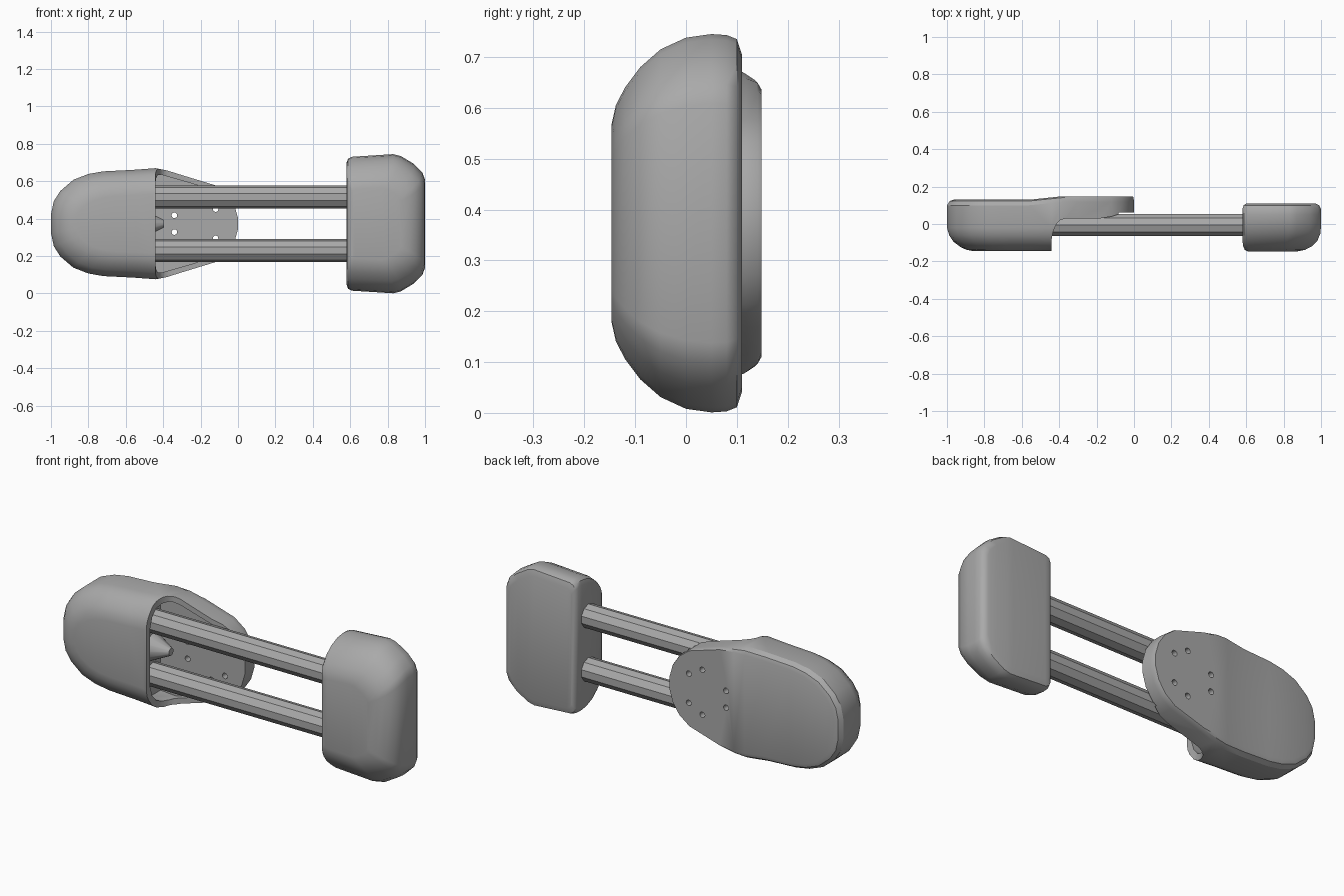
import bpy, bmesh, math
from mathutils import Matrix

if "Cube" in bpy.data.objects:
    bpy.data.objects.remove(bpy.data.objects["Cube"], do_unlink=True)

MID = 0.373  # height of the symmetry plane

grey = bpy.data.materials.new("plain grey")
grey.use_nodes = True
COLOUR = (0.4, 0.4, 0.4, 1)
grey.diffuse_color = COLOUR
grey.node_tree.nodes["Principled BSDF"].inputs["Base Color"].default_value = COLOUR


def finish(name, bm):
    bmesh.ops.recalc_face_normals(bm, faces=bm.faces)
    mesh = bpy.data.meshes.new(name)
    bm.to_mesh(mesh)
    bm.free()
    mesh.materials.append(grey)
    ob = bpy.data.objects.new(name, mesh)
    bpy.context.collection.objects.link(ob)
    return ob


def activate(ob):
    bpy.ops.object.select_all(action='DESELECT')
    ob.select_set(True)
    bpy.context.view_layer.objects.active = ob


def smooth(ob, degrees):
    activate(ob)
    bpy.ops.object.shade_smooth_by_angle(angle=math.radians(degrees))


def loft(name, half, rings, place):
    """Loft a top/bottom symmetric outline of (x, half height) through rings along y."""
    bm = bmesh.new()
    loops = []
    for ring in rings:
        pts = [place(x, h, *ring) for x, h in half]
        top = [bm.verts.new((x, y, MID + h)) for x, y, h in pts]
        low = [bm.verts.new((x, y, MID - h)) for x, y, h in reversed(pts)]
        loops.append(top + low)
    n = len(loops[0])
    for a, b in zip(loops, loops[1:]):
        for i in range(n):
            j = (i + 1) % n
            bm.faces.new((a[i], a[j], b[j], b[i]))
    for cap in (loops[0], loops[-1]):
        for i in range(len(half) - 1):
            bm.faces.new((cap[i], cap[i + 1], cap[n - 2 - i], cap[n - 1 - i]))
    return finish(name, bm)


def cylinder(bm, radius, tip, depth, sides, matrix):
    bmesh.ops.create_cone(bm, cap_ends=True, segments=sides, radius1=radius,
                          radius2=tip, depth=depth, matrix=matrix)


def cut(ob, cutter):
    mod = ob.modifiers.new("cut", 'BOOLEAN')
    mod.operation = 'DIFFERENCE'
    mod.solver = 'EXACT'
    mod.object = cutter
    activate(ob)
    bpy.ops.object.modifier_apply(modifier=mod.name)
    bpy.data.objects.remove(cutter, do_unlink=True)


def ramp(x, a, b):
    return min(1, max(0, (x - a) / (b - a)))


# Housing with its tapering mounting plate
def place_housing(x, h, y, inset):
    inset *= 1 - 0.85 * ramp(x, -0.44, -0.3)
    if y > 0.05:
        y += 0.018 * ramp(x, -0.56, -0.38)
    return -0.5 + (x + 0.5) * (1 - inset / 0.5), y, h * (1 - inset / 0.297)


housing_outline = [(-1, 0.05), (-0.985, 0.12), (-0.95, 0.175), (-0.88, 0.235),
                   (-0.8, 0.266), (-0.72, 0.28), (-0.56, 0.288), (-0.44, 0.297),
                   (-0.38, 0.285), (-0.3, 0.26), (-0.12, 0.205), (-0.06, 0.16),
                   (-0.02, 0.1), (0, 0.03)]
housing = loft("housing", housing_outline,
               [(0.13, 0.035), (0.123, 0.015), (0.1, 0), (-0.02, 0), (-0.06, 0.012),
                (-0.095, 0.035), (-0.125, 0.075), (-0.138, 0.105), (-0.145, 0.14)],
               place_housing)

# Clear the space in front of the plate with a curved step
step = [(-0.44, -0.3), (-0.44, -0.08), (-0.432, -0.04), (-0.415, 0), (-0.395, 0.02),
        (-0.365, 0.03), (-0.18, 0.03), (-0.12, 0.04), (-0.06, 0.06), (0.1, 0.06), (0.1, -0.3)]
bm = bmesh.new()
face = bm.faces.new([bm.verts.new((x, y, -1)) for x, y in step])
moved = bmesh.ops.extrude_face_region(bm, geom=[face])["geom"]
bmesh.ops.translate(bm, vec=(0, 0, 3), verts=[v for v in moved if isinstance(v, bmesh.types.BMVert)])
cut(housing, finish("step_cutter", bm))

# Hollow the mouth and the channel behind the rods
hollow = loft("hollow_cutter", [(-0.5, 0.255), (-0.41, 0.262), (-0.12, 0.178), (0.1, 0.17)],
              [(0.0605, 0), (-0.03, 0), (-0.065, 0.015), (-0.095, 0.05), (-0.115, 0.11)],
              lambda x, h, y, inset: (x, y, h - inset))
cut(housing, hollow)

# Screw holes through the plate
bm = bmesh.new()
for x, dz in ((-0.34, 0.045), (-0.2, 0.12), (-0.12, 0.078)):
    for side in (-1, 1):
        cylinder(bm, 0.015, 0.015, 0.4, 12,
                 Matrix.Translation((x, 0.15, MID + side * dz)) @ Matrix.Rotation(math.pi / 2, 4, 'X'))
cut(housing, finish("hole_cutter", bm))
smooth(housing, 32)

# Boss between the rods
along_x = Matrix.Rotation(math.pi / 2, 4, 'Y')
bm = bmesh.new()
cylinder(bm, 0.075, 0.02, 0.11, 12, Matrix.Translation((-0.45, 0, MID)) @ along_x)
smooth(finish("boss", bm), 32)

# Pair of ten-sided rods
for name, side in (("upper_rod", 1), ("lower_rod", -1)):
    bm = bmesh.new()
    cylinder(bm, 0.062, 0.062, 1.12, 10,
             Matrix.Translation((0.05, -0.005, MID + side * 0.143)) @ along_x
             @ Matrix.Rotation(math.pi / 2, 4, 'Z'))
    finish(name, bm)


# Rounded end block
def place_block(x, h, y, dz, left, right):
    t = (x - 0.58) / 0.42
    return 0.58 + left + t * (0.42 - left - right), y, h * (1 - dz / 0.372)


block = loft("end_block",
             [(0.58, 0.325), (0.588, 0.347), (0.61, 0.358), (0.83, 0.372), (0.87, 0.362),
              (0.94, 0.32), (0.985, 0.275), (1, 0.235)],
             [(0.11, 0.04, 0.02, 0.03), (0.1, 0.01, 0.006, 0.01), (0.08, 0.002, 0, 0),
              (0.05, 0, 0, 0), (0, 0.007, 0, 0), (-0.05, 0.03, 0, 0.003),
              (-0.09, 0.065, 0, 0.02), (-0.12, 0.105, 0.004, 0.05),
              (-0.138, 0.14, 0.012, 0.085), (-0.147, 0.18, 0.03, 0.13)],
             place_block)
smooth(block, 40)
